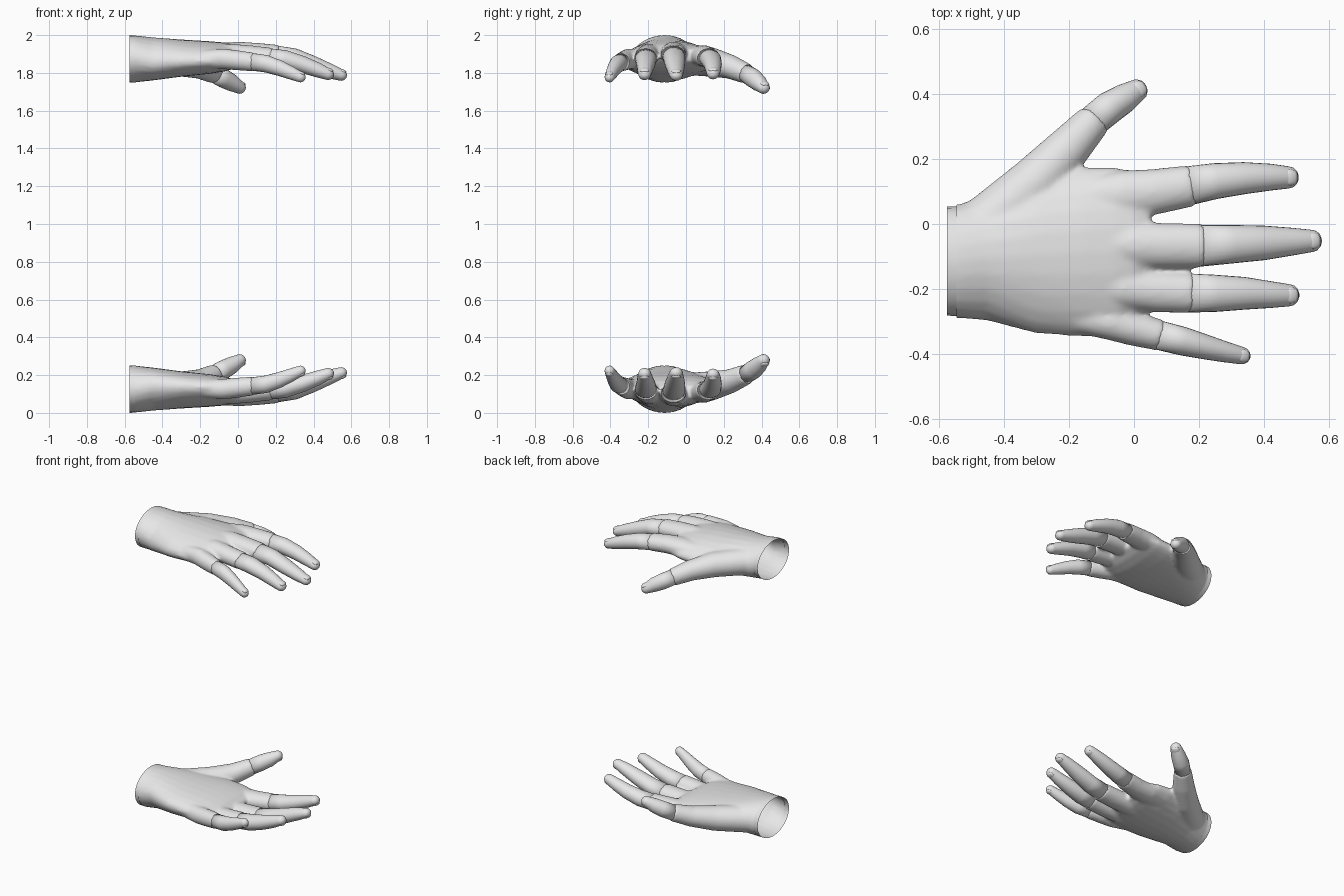
import bpy, bmesh, math
from mathutils import Vector

cube = bpy.data.objects.get("Cube")
if cube:
    bpy.data.objects.remove(cube, do_unlink=True)

skin = bpy.data.materials.new("light_grey_plastic")
skin.use_nodes = True
skin.diffuse_color = (0.8, 0.8, 0.8, 1)
skin.node_tree.nodes["Principled BSDF"].inputs["Base Color"].default_value = (0.8, 0.8, 0.8, 1)

SIDES = 24


def loft(bm, path, axis=None, arch=0.0, round_end=False, caps=True):
    """Sweep ellipses along (x, y, z, half_width, half_height) stations."""
    pts = [Vector(p[:3]) for p in path]
    rings = []
    for i, p in enumerate(path):
        t = axis or (pts[min(i + 1, len(pts) - 1)] - pts[max(i - 1, 0)]).normalized()
        rings.append((pts[i], t, p[3], p[4]))
    if round_end:
        c, t, w, h = rings[-1]
        for a in (25, 50, 70, 83):
            a = math.radians(a)
            rings.append((c + t * h * math.sin(a), t, w * math.cos(a), h * math.cos(a)))
    loops = []
    for c, t, w, h in rings:
        side = Vector((0, 0, 1)).cross(t).normalized()
        up = t.cross(side)
        loop = []
        for k in range(SIDES):
            a = 2 * math.pi * k / SIDES
            drop = arch * math.cos(a) ** 2 * (0 if c.x < -0.5 else 1)
            loop.append(bm.verts.new(c + side * w * math.cos(a) + up * (h * math.sin(a) - drop)))
        loops.append(loop)
    for a, b in zip(loops, loops[1:]):
        for k in range(SIDES):
            n = (k + 1) % SIDES
            bm.faces.new((a[k], a[n], b[n], b[k]))
    if caps:
        bm.faces.new(loops[0][::-1])
        bm.faces.new(loops[-1])


def add_object(name, bm):
    mesh = bpy.data.meshes.new(name)
    bm.to_mesh(mesh)
    bm.free()
    mesh.materials.append(skin)
    for poly in mesh.polygons:
        poly.use_smooth = True
    obj = bpy.data.objects.new(name, mesh)
    bpy.context.collection.objects.link(obj)
    return obj


def add_pair(name, bm):
    """Upper part as built, lower part reflected about mid height."""
    low = bm.copy()
    for v in low.verts:
        v.co.z = 2 - v.co.z
    bmesh.ops.reverse_faces(low, faces=low.faces[:])
    add_object("upper_" + name, bm)
    add_object("lower_" + name, low)


# Palm rings: x, y low, y high, z low, z high
palm = [(-0.62, -0.287, 0.058, 1.748, 2.0), (-0.54, -0.289, 0.06, 1.75, 1.998),
        (-0.45, -0.297, 0.09, 1.76, 1.988), (-0.3, -0.337, 0.15, 1.78, 1.977),
        (-0.15, -0.347, 0.175, 1.795, 1.968), (-0.06, -0.342, 0.175, 1.81, 1.96),
        (0.0, -0.31, 0.165, 1.83, 1.95), (0.05, -0.25, 0.14, 1.86, 1.93)]
# Root segments of each digit, ending at the joint
roots = {
    "index": [(-0.2, 0.07, 1.88, 0.06, 0.05), (-0.03, 0.088, 1.89, 0.077, 0.057),
              (0.07, 0.1, 1.888, 0.07, 0.056), (0.18, 0.118, 1.88, 0.064, 0.053)],
    "middle": [(-0.2, -0.06, 1.9, 0.05, 0.05), (0.0, -0.065, 1.908, 0.071, 0.057),
               (0.1, -0.067, 1.903, 0.07, 0.056), (0.215, -0.067, 1.895, 0.068, 0.053)],
    "ring": [(-0.2, -0.18, 1.89, 0.05, 0.05), (-0.03, -0.198, 1.898, 0.063, 0.056),
             (0.07, -0.207, 1.89, 0.064, 0.055), (0.18, -0.212, 1.88, 0.063, 0.053)],
    "little": [(-0.2, -0.28, 1.87, 0.05, 0.05), (-0.08, -0.3, 1.875, 0.055, 0.055),
               (0.0, -0.322, 1.866, 0.053, 0.053), (0.085, -0.343, 1.857, 0.048, 0.05)],
    "thumb": [(-0.45, 0.0, 1.872, 0.09, 0.085), (-0.3, 0.13, 1.858, 0.082, 0.078),
              (-0.2, 0.235, 1.832, 0.068, 0.064), (-0.12, 0.322, 1.795, 0.054, 0.054)],
}
# Outer segments from the joint to just short of the tip
tips = {
    "index": [(0.165, 0.117, 1.881, 0.06, 0.049), (0.25, 0.132, 1.87, 0.055, 0.05),
              (0.34, 0.141, 1.846, 0.049, 0.045), (0.42, 0.144, 1.818, 0.041, 0.039),
              (0.475, 0.143, 1.797, 0.034, 0.031)],
    "middle": [(0.2, -0.067, 1.896, 0.064, 0.049), (0.3, -0.062, 1.878, 0.059, 0.051),
               (0.4, -0.058, 1.842, 0.053, 0.046), (0.49, -0.054, 1.808, 0.042, 0.039),
               (0.547, -0.052, 1.788, 0.034, 0.03)],
    "ring": [(0.165, -0.212, 1.881, 0.06, 0.049), (0.25, -0.213, 1.87, 0.057, 0.05),
             (0.34, -0.213, 1.845, 0.05, 0.045), (0.42, -0.217, 1.816, 0.041, 0.039),
             (0.477, -0.219, 1.793, 0.034, 0.031)],
    "little": [(0.07, -0.34, 1.859, 0.045, 0.046), (0.15, -0.36, 1.848, 0.044, 0.046),
               (0.22, -0.378, 1.825, 0.038, 0.041), (0.28, -0.393, 1.8, 0.032, 0.035),
               (0.33, -0.404, 1.778, 0.027, 0.028)],
    "thumb": [(-0.13, 0.313, 1.8, 0.049, 0.049), (-0.075, 0.358, 1.77, 0.05, 0.05),
              (-0.03, 0.386, 1.746, 0.045, 0.045), (0.008, 0.41, 1.722, 0.035, 0.033)],
}

# Palm and digit roots blended into one skin
bm = bmesh.new()
rings = [(x, (a + b) / 2, (lo + hi) / 2, (b - a) / 2, (hi - lo) / 2)
         for x, a, b, lo, hi in palm]
loft(bm, rings, axis=Vector((1, 0, 0)), arch=0.018)
for path in roots.values():
    loft(bm, path)
blend = add_object("palm_blend_helper", bm)
remesh = blend.modifiers.new("blend", "REMESH")
remesh.mode = "VOXEL"
remesh.voxel_size = 0.009
smooth = blend.modifiers.new("soften", "SMOOTH")
smooth.factor = 0.5
smooth.iterations = 10
bpy.context.view_layer.update()
evaluated = blend.evaluated_get(bpy.context.evaluated_depsgraph_get())
hand = bmesh.new()
hand.from_mesh(evaluated.to_mesh())
evaluated.to_mesh_clear()
bpy.data.objects.remove(blend, do_unlink=True)

# Open the wrist
bmesh.ops.bisect_plane(hand, geom=hand.verts[:] + hand.edges[:] + hand.faces[:],
                       plane_co=(-0.545, 0, 0), plane_no=(-1, 0, 0), clear_outer=True)
add_pair("palm", hand)

# Wrist cuff, an open band
bm = bmesh.new()
loft(bm, [(-0.575, -0.1135, 1.874, 0.168, 0.126), (-0.54, -0.1145, 1.874, 0.168, 0.124)],
     axis=Vector((1, 0, 0)), caps=False)
add_pair("wrist_cuff", bm)

for digit, path in tips.items():
    # Finger end
    bm = bmesh.new()
    loft(bm, path, round_end=True)
    add_pair(digit + "_finger_end", bm)

    # Nail, a thin oval shell on the back of the tip
    c, b = Vector(path[-1][:3]), Vector(path[-2][:3])
    t = (c - b).normalized()
    up = t.cross(Vector((0, 0, 1)).cross(t).normalized())
    w, h = path[-1][3:]
    base = c + up * h * 0.72
    bm = bmesh.new()
    loft(bm, [(*(base + t * h * s), w * 0.72 * k, h * 0.36 * k)
              for s, k in ((-0.9, 0.35), (-0.7, 0.8), (-0.2, 1), (0.3, 0.95), (0.6, 0.6))])
    add_pair(digit + "_nail", bm)
